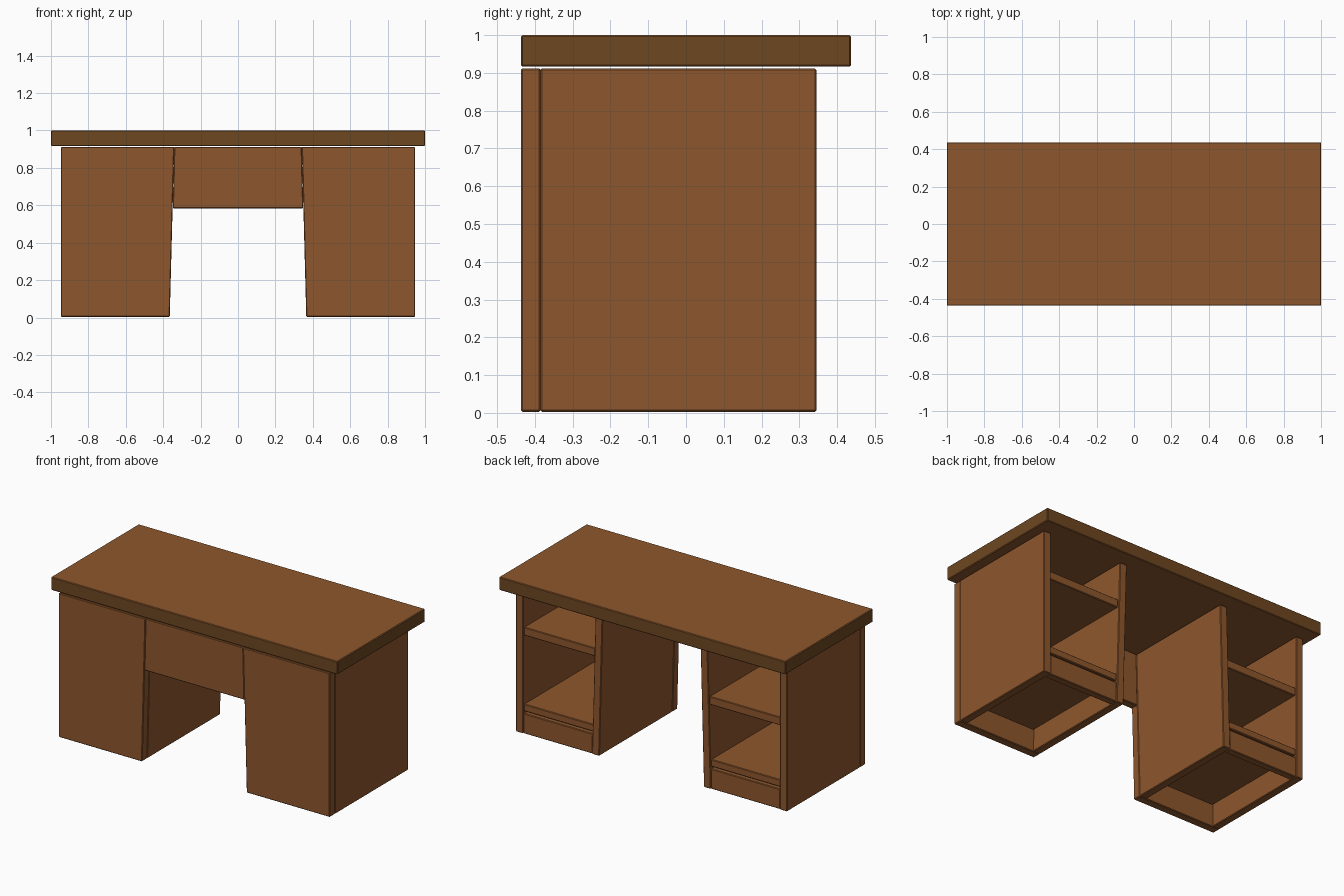
import bpy, bmesh

if "Cube" in bpy.data.objects:
    bpy.data.objects.remove(bpy.data.objects["Cube"])


def material(name, rgb):
    m = bpy.data.materials.new(name)
    m.diffuse_color = (*rgb, 1)
    m.use_nodes = True
    m.node_tree.nodes["Principled BSDF"].inputs["Base Color"].default_value = m.diffuse_color
    return m


wood = material("warm_wood", (0.270, 0.095, 0.026))
edge_wood = material("dark_edge_wood", (0.155, 0.063, 0.0148))


def board(name, xb, y, z, xt=None, bevel=0.004):
    """Board with x span xb at the bottom and xt at the top (tapered if different)."""
    xt = xt or xb
    bm = bmesh.new()
    rings = []
    for (x0, x1), h in ((xb, z[0]), (xt, z[1])):
        rings.append([bm.verts.new((px, py, h)) for px, py in
                      ((x0, y[0]), (x1, y[0]), (x1, y[1]), (x0, y[1]))])
    low, high = rings
    bm.faces.new(low[::-1])
    bm.faces.new(high)
    for i in range(4):
        j = (i + 1) % 4
        bm.faces.new((low[i], low[j], high[j], high[i]))
    bmesh.ops.bevel(bm, geom=bm.edges[:], offset=bevel, segments=1,
                    affect='EDGES', profile=0.5)
    bm.normal_update()
    me = bpy.data.meshes.new(name)
    bm.to_mesh(me)
    bm.free()
    me.materials.append(wood)
    ob = bpy.data.objects.new(name, me)
    bpy.context.collection.objects.link(ob)
    return ob


FRONT, SEAM, BACK = -0.437, -0.385, 0.345
TOP, T = 0.912, 0.05

# Desk top with darker edge banding
top = board("desk_top", (-1, 1), (FRONT, 0.437), (0.917, 1.0))
top.data.materials.append(edge_wood)
for p in top.data.polygons:
    if abs(p.normal.z) < 0.5:
        p.material_index = 1

# Two pedestals, open at the back, with slightly slanted inner sides
for side, s, shelf_z in (("left", -1, 0.53), ("right", 1, 0.62)):
    out, in_low, in_high = 0.947, 0.365, 0.341

    def span(a, b):
        return tuple(sorted((s * a, s * b)))

    def inner(z):
        return in_low + (in_high - in_low) * z / TOP

    board(side + "_front_panel", span(out, in_low), (FRONT, SEAM),
          (0.003, TOP), span(out, in_high))
    board(side + "_outer_side", span(out, out - T), (SEAM, BACK), (0.003, TOP))
    board(side + "_inner_side", span(in_low, in_low + T), (SEAM, BACK),
          (0.003, TOP), span(in_high, in_high + T))

    # Plinth and shelves fit between the sides
    def between(name, y, z):
        board(side + name, span(out - T, inner(z[0]) + T), y, z,
              span(out - T, inner(z[1]) + T))

    between("_plinth", (BACK - T, BACK - 0.004), (0.003, 0.13))
    between("_lower_shelf", (SEAM, BACK - 0.008), (0.142, 0.187))
    between("_upper_shelf", (SEAM, BACK - 0.008), (shelf_z, shelf_z + 0.052))

# Modesty panel across the knee space
board("modesty_panel", (-0.349, 0.349), (FRONT + 0.002, SEAM), (0.583, TOP),
      (-0.341, 0.341))
